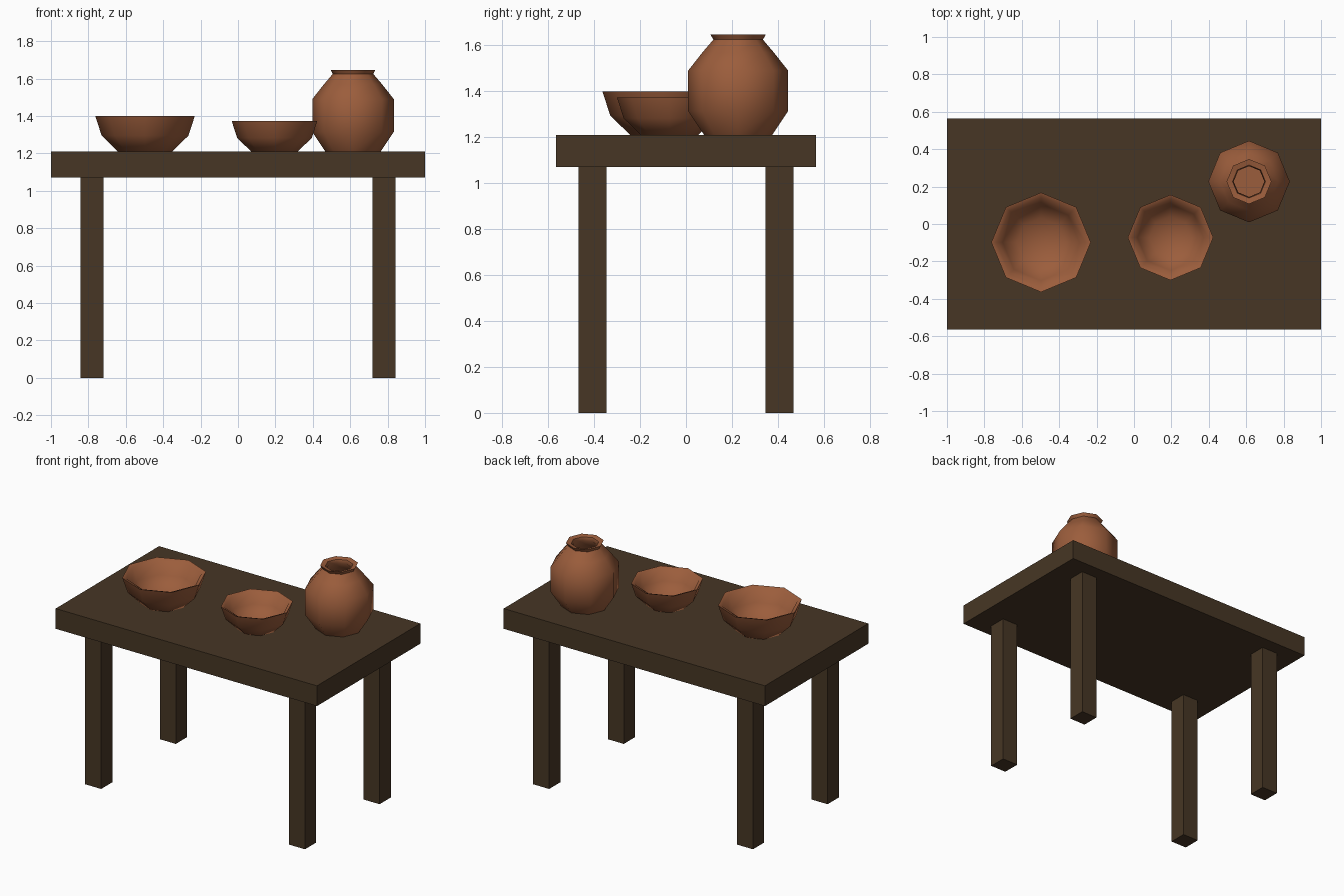
import bpy, bmesh, math

cube = bpy.data.objects.get("Cube")
if cube:
    bpy.data.objects.remove(cube, do_unlink=True)


def make_material(name, rgb):
    mat = bpy.data.materials.new(name)
    mat.use_nodes = True
    color = (*rgb, 1.0)
    mat.diffuse_color = color
    mat.node_tree.nodes["Principled BSDF"].inputs["Base Color"].default_value = color
    return mat


wood = make_material("dark wood", (0.063, 0.037, 0.018))
clay = make_material("terracotta", (0.33, 0.11, 0.045))


def add_object(name, bm, mat, location):
    mesh = bpy.data.meshes.new(name)
    bm.to_mesh(mesh)
    bm.free()
    mesh.materials.append(mat)
    obj = bpy.data.objects.new(name, mesh)
    obj.location = location
    bpy.context.collection.objects.link(obj)
    return obj


def box(name, size, location):
    bm = bmesh.new()
    bmesh.ops.create_cube(bm, size=1)
    bmesh.ops.scale(bm, vec=size, verts=bm.verts)
    return add_object(name, bm, wood, location)


def vessel(name, profile, location, scale=1.0, sides=8):
    """Turn a (radius, height) profile, starting and ending on the axis."""
    bm = bmesh.new()
    path = [bm.verts.new((r * scale, 0, z * scale)) for r, z in profile]
    edges = [bm.edges.new(pair) for pair in zip(path, path[1:])]
    bmesh.ops.spin(bm, geom=path + edges, cent=(0, 0, 0), axis=(0, 0, 1),
                   angle=math.tau, steps=sides, use_merge=True)
    bmesh.ops.remove_doubles(bm, verts=bm.verts, dist=0.0005)
    bmesh.ops.recalc_face_normals(bm, faces=bm.faces)
    obj = add_object(name, bm, clay, location)
    # Smooth walls with crisp rims
    bpy.ops.object.select_all(action="DESELECT")
    obj.select_set(True)
    bpy.context.view_layer.objects.active = obj
    bpy.ops.object.shade_smooth_by_angle(angle=math.radians(50))
    return obj


# Table
TOP, THICK = 1.21, 0.14
box("table_top", (2, 1.13, THICK), (0, 0, TOP - THICK / 2))
leg_height = TOP - THICK
for side, x in (("right", -0.78), ("left", 0.78)):
    for end, y in (("front", -0.408), ("back", 0.408)):
        box(f"{end}_{side}_leg", (0.122, 0.122, leg_height), (x, y, leg_height / 2))

# Bowls share one profile
bowl = [(0, 0), (0.145, 0), (0.232, 0.085), (0.266, 0.19),
        (0.238, 0.18), (0.205, 0.095), (0.13, 0.03), (0, 0.02)]
vessel("large_bowl", bowl, (-0.497, -0.098, TOP))
vessel("small_bowl", bowl, (0.195, -0.072, TOP), scale=0.86)

# Round jar with a flared lip and hollow inside
jar = [(0, 0), (0.148, 0), (0.218, 0.105), (0.218, 0.28), (0.155, 0.36),
       (0.108, 0.415), (0.12, 0.437), (0.088, 0.43), (0.082, 0.405),
       (0.13, 0.345), (0.19, 0.27), (0.19, 0.115), (0.13, 0.025), (0, 0.025)]
vessel("jar", jar, (0.615, 0.227, TOP))
